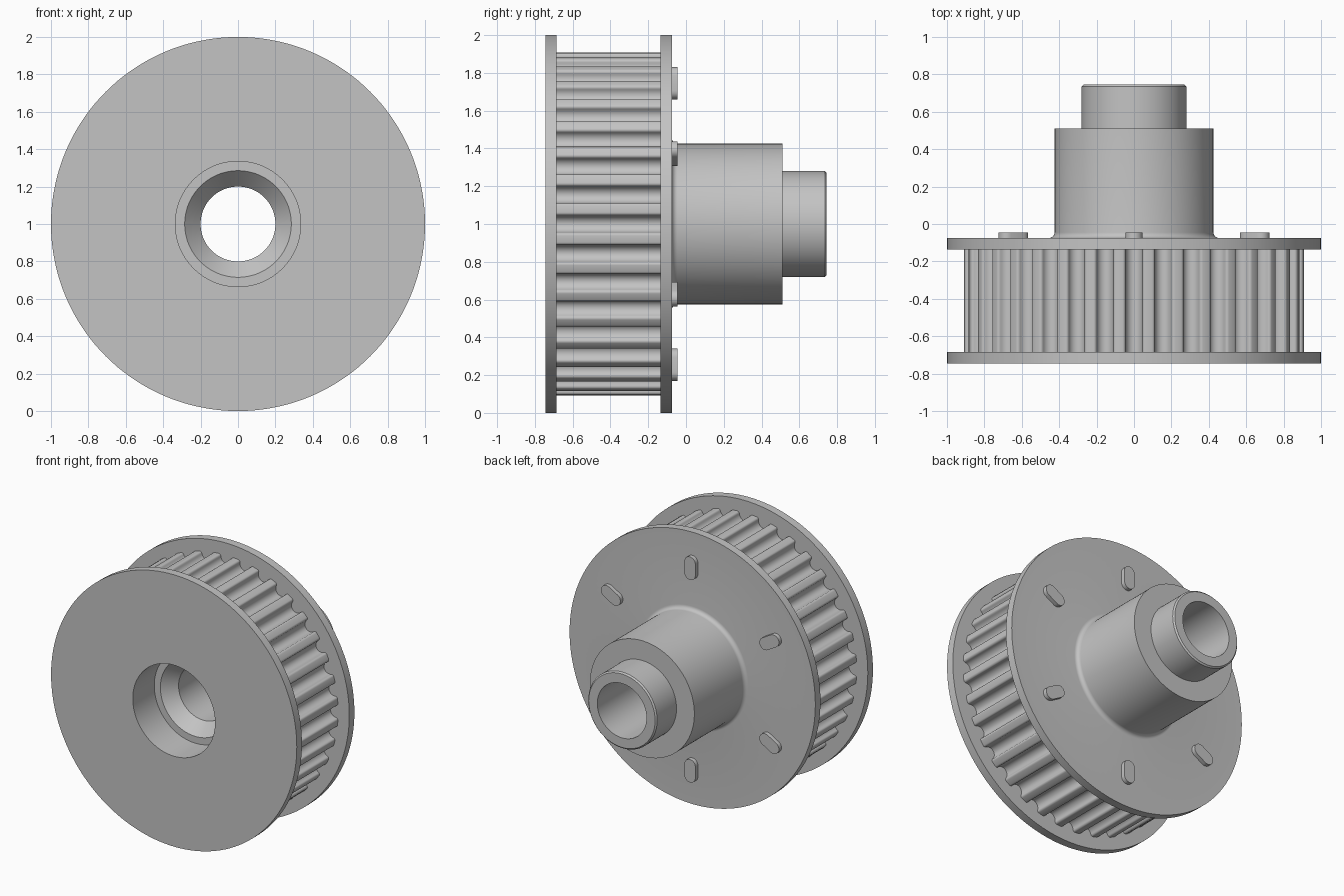
import bpy, bmesh
from math import sin, cos, pi, radians

cube = bpy.data.objects.get("Cube")
if cube:
    bpy.data.objects.remove(cube, do_unlink=True)

AXIS_Z = 1.0
SEGMENTS = 144
TEETH = 36

steel = bpy.data.materials.new("grey_steel")
steel.use_nodes = True
steel.diffuse_color = (0.55, 0.55, 0.55, 1)
steel.node_tree.nodes["Principled BSDF"].inputs["Base Color"].default_value = (0.55, 0.55, 0.55, 1)


def finish(name, bm):
    """Turn a bmesh into a shaded object."""
    bmesh.ops.recalc_face_normals(bm, faces=bm.faces)
    mesh = bpy.data.meshes.new(name)
    bm.to_mesh(mesh)
    bm.free()
    mesh.materials.append(steel)
    obj = bpy.data.objects.new(name, mesh)
    bpy.context.collection.objects.link(obj)
    bpy.ops.object.select_all(action="DESELECT")
    obj.select_set(True)
    bpy.context.view_layer.objects.active = obj
    bpy.ops.object.shade_smooth_by_angle(angle=radians(30))
    return obj


def polar(r, a, y):
    """Point around the pulley axis; angle zero is straight up."""
    return (r * sin(a), y, AXIS_Z + r * cos(a))


def ring_solid(name, rings):
    """Join matching rings in a closed cycle, giving a solid with a hole."""
    bm = bmesh.new()
    loops = [[bm.verts.new(p) for p in ring] for ring in rings]
    count = len(loops[0])
    for i, a in enumerate(loops):
        b = loops[(i + 1) % len(loops)]
        for j in range(count):
            k = (j + 1) % count
            bm.faces.new((a[j], a[k], b[k], b[j]))
    return finish(name, bm)


def lathe(name, profile):
    angles = [2 * pi * i / SEGMENTS for i in range(SEGMENTS)]
    return ring_solid(name, [[polar(r, a, y) for a in angles] for r, y in profile])


# Flanges, hub, nose and stepped bore as one turned body
fillet = 0.03
hub_r, flange_back = 0.425, -0.075
root = [(hub_r + fillet * (1 - sin(t)), flange_back + fillet * (1 - cos(t)))
        for t in (i * pi / 12 for i in range(7))]
profile = [(0.335, -0.745), (1, -0.745), (1, -0.685), (0.8, -0.685),
           (0.8, -0.135), (1, -0.135), (1, flange_back)]
profile += root
profile += [(hub_r, 0.51), (0.28, 0.51), (0.28, 0.735), (0.27, 0.745),
            (0.2, 0.745), (0.2, -0.405), (0.285, -0.495), (0.335, -0.495)]
lathe("flanged_hub", profile)

# Toothed rim: round grooves with rounded tooth corners
tip_r, corner, groove = 0.91, 0.016, 0.046
centre_r = tip_r - corner
right = [(groove * sin(t), centre_r - groove * cos(t))
         for t in (i * pi / 16 for i in range(9))]
right += [(groove + corner * (1 - cos(t)), centre_r + corner * sin(t))
          for t in (i * pi / 8 for i in range(1, 5))]
half = [(x / tip_r, r) for x, r in right]
tooth = [(-a, r) for a, r in reversed(half[1:])] + half
outline = [(a + 2 * pi * n / TEETH, r) for n in range(TEETH) for a, r in tooth]
front_y, back_y = -0.69, -0.13
ring_solid("toothed_rim", [
    [polar(r, a, front_y) for a, r in outline],
    [polar(r, a, back_y) for a, r in outline],
    [polar(0.78, a, back_y) for a, r in outline],
    [polar(0.78, a, front_y) for a, r in outline]])


def slot_tab(index):
    """Raised round-ended tab pointing outward on the back flange."""
    turn = index * pi / 3
    cap_r, reach, mid = 0.045, 0.04, 0.745
    bm = bmesh.new()
    verts = []
    for end in (1, -1):
        for i in range(13):
            t = pi * i / 12 + (0 if end == 1 else pi)
            u, v = cap_r * cos(t), mid + end * reach + cap_r * sin(t)
            verts.append(bm.verts.new((u * cos(turn) + v * sin(turn), -0.09,
                                       AXIS_Z - u * sin(turn) + v * cos(turn))))
    face = bm.faces.new(verts)
    top = bmesh.ops.extrude_face_region(bm, geom=[face])["geom"]
    moved = [g for g in top if isinstance(g, bmesh.types.BMVert)]
    bmesh.ops.translate(bm, verts=moved, vec=(0, 0.045, 0))
    finish(f"slot_tab_{index + 1}", bm)


for n in range(6):
    slot_tab(n)
